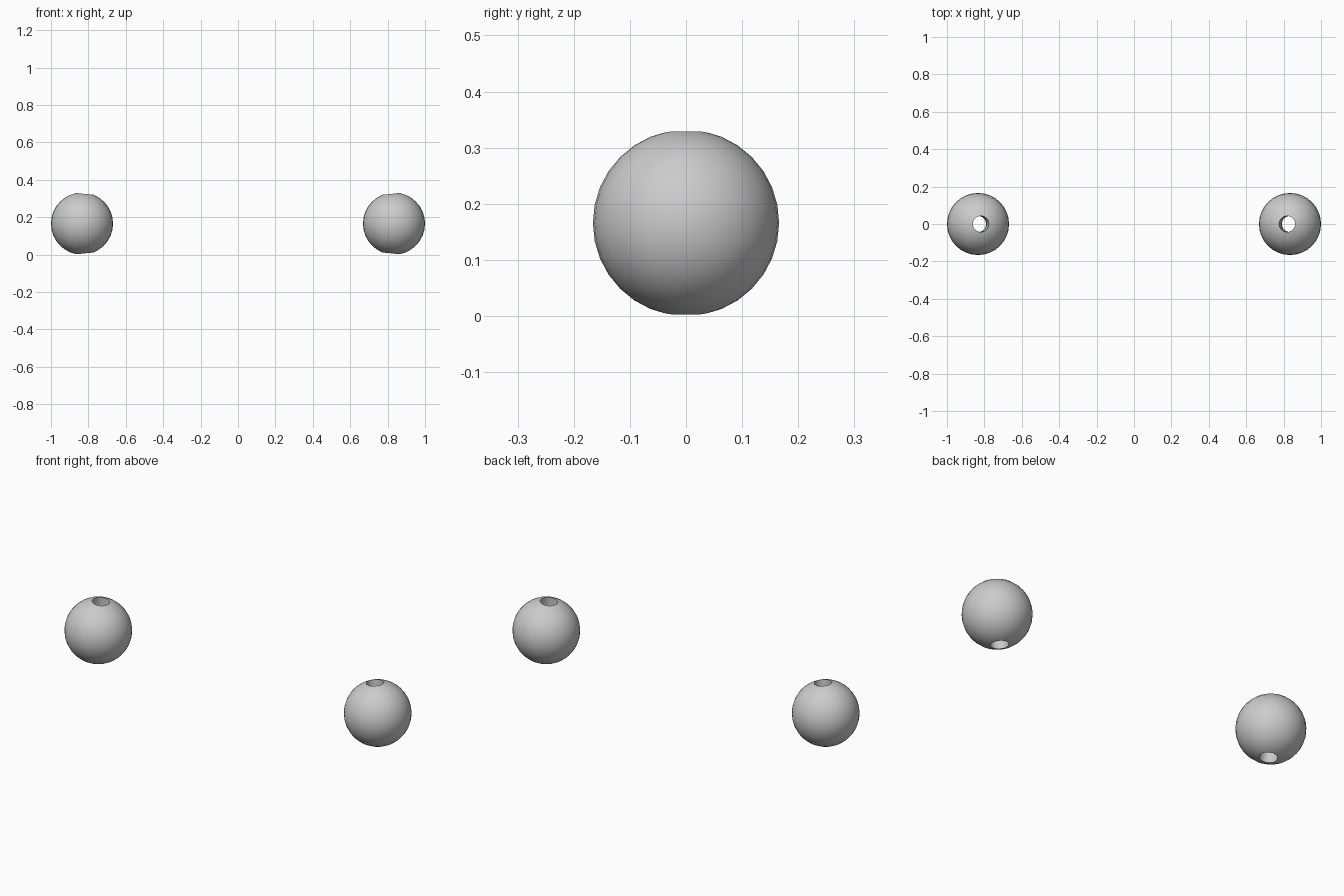
import bpy, math

if "Cube" in bpy.data.objects:
    bpy.data.objects.remove(bpy.data.objects["Cube"])

R = 0.166        # bead radius
RING = 0.834     # radius of the ring path the beads sit on
HOLE = 0.043     # bore radius


def make_bead(side, name):
    # round bead
    bpy.ops.mesh.primitive_uv_sphere_add(segments=32, ring_count=16, radius=R,
                                         location=(side * RING, 0, R))
    bead = bpy.context.object
    bead.name = name

    # bore curved along the ring path, cut with a torus
    bpy.ops.mesh.primitive_torus_add(major_radius=RING, minor_radius=HOLE,
                                     major_segments=128, minor_segments=32,
                                     location=(0, 0, R),
                                     rotation=(math.pi / 2, 0, 0))
    cutter = bpy.context.object
    cutter.name = "bore_cutter"
    cutter.hide_render = True

    mod = bead.modifiers.new("bore", 'BOOLEAN')
    mod.operation = 'DIFFERENCE'
    mod.solver = 'EXACT'
    mod.object = cutter
    bpy.ops.object.select_all(action='DESELECT')
    bead.select_set(True)
    bpy.context.view_layer.objects.active = bead
    bpy.ops.object.modifier_apply(modifier=mod.name)
    bpy.data.objects.remove(cutter, do_unlink=True)
    bpy.ops.object.shade_smooth_by_angle(angle=math.radians(35))


make_bead(-1, "left_bead")
make_bead(1, "right_bead")
